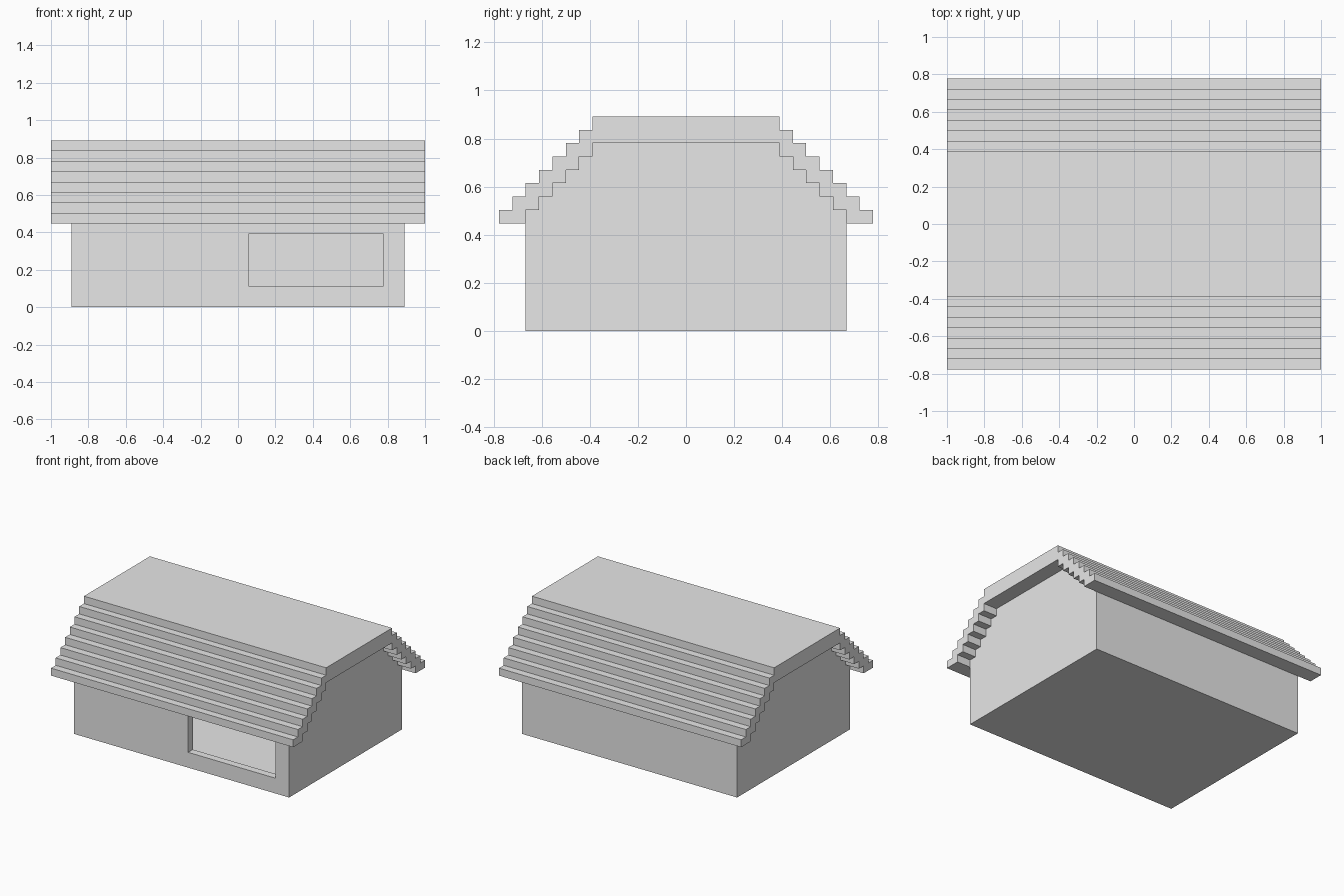
import bpy, bmesh
from mathutils import Vector

if "Cube" in bpy.data.objects:
    bpy.data.objects.remove(bpy.data.objects["Cube"], do_unlink=True)

U = 1 / 18        # building module
BASE = 0.003      # floor sheet thickness

grey = bpy.data.materials.new("plain grey")
grey.use_nodes = True
grey.diffuse_color = (0.8, 0.8, 0.8, 1)
grey.node_tree.nodes["Principled BSDF"].inputs["Base Color"].default_value = (0.8, 0.8, 0.8, 1)


def finish(name, bm):
    bmesh.ops.recalc_face_normals(bm, faces=bm.faces)
    mesh = bpy.data.meshes.new(name)
    bm.to_mesh(mesh)
    bm.free()
    mesh.materials.append(grey)
    obj = bpy.data.objects.new(name, mesh)
    bpy.context.collection.objects.link(obj)
    return obj


def extrude(bm, faces, offset):
    result = bmesh.ops.extrude_face_region(bm, geom=faces)
    moved = [v for v in result["geom"] if isinstance(v, bmesh.types.BMVert)]
    bmesh.ops.translate(bm, verts=moved, vec=offset)


def prism(name, profile, x0, x1):
    """Extrude a (y, z) outline, in modules, from x0 to x1."""
    bm = bmesh.new()
    face = bm.faces.new([bm.verts.new((x0 * U, y * U, z * U + BASE)) for y, z in profile])
    extrude(bm, [face], Vector(((x1 - x0) * U, 0, 0)))
    return finish(name, bm)


def mirrored(half):
    """Complete a half outline with its reflection in y."""
    return half + [(-y, z) for y, z in reversed(half)]


def box_profile(y0, y1, z0, z1):
    return [(y0, z0), (y1, z0), (y1, z1), (y0, z1)]


# Stepped outlines: outside of the roof, and its underside / gable top
outer = []
for k in range(8):
    outer += [(7 + k, 16 - k), (7 + k, 15 - k)]
inner = []
for k in range(6):
    inner += [(12 - k, 8 + k), (12 - k, 9 + k)]

# Roof shell, overhanging on all sides
roof = outer[::-1] + [(-y, z) for y, z in outer]
underside = [(-y, z) for y, z in inner] + inner[::-1]
prism("stepped_roof", roof + underside, -18, 18)

# Gable end walls
gable = mirrored([(12, 0)] + inner)
prism("right_gable_wall", gable, -16, -15)
prism("left_gable_wall", gable, 15, 16)

# Back wall
prism("back_wall", box_profile(11, 12, 0, 9), -15, 15)

# Front wall with an off-centre window opening
bm = bmesh.new()
edges = []
for x0, x1, z0, z1 in ((-15, 15, 0, 9), (1, 14, 2, 7)):
    ring = [bm.verts.new((x * U, -12 * U, z * U + BASE))
            for x, z in box_profile(x0, x1, z0, z1)]
    edges += [bm.edges.new((ring[i], ring[i - 1])) for i in range(4)]
bmesh.ops.bridge_loops(bm, edges=edges)
extrude(bm, bm.faces[:], Vector((0, U, 0)))
finish("front_wall", bm)

# Thin floor
floor = prism("floor", box_profile(-12, 12, -BASE / U, 0), -16, 16)
